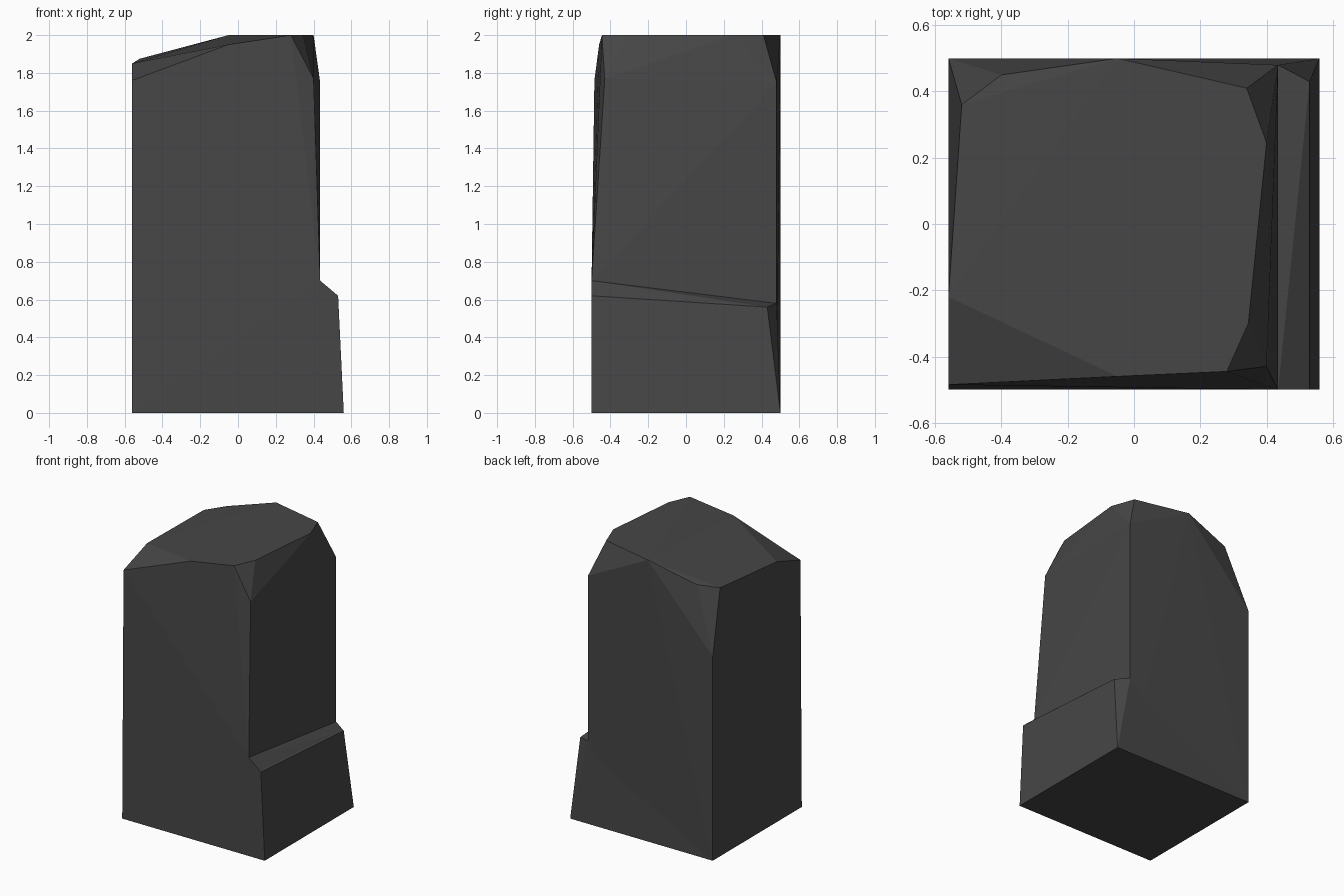
import bpy
import bmesh
import math

cube = bpy.data.objects.get("Cube")
if cube:
    bpy.data.objects.remove(cube, do_unlink=True)

# Single dark stone colour
stone = bpy.data.materials.new("dark stone")
stone.use_nodes = True
color = (0.062, 0.062, 0.062, 1.0)
stone.diffuse_color = color
bsdf = stone.node_tree.nodes["Principled BSDF"]
bsdf.inputs["Base Color"].default_value = color
bsdf.inputs["Roughness"].default_value = 0.9


def chiselled_block(name, corners):
    """Flat-faced convex stone wrapped around its corner points."""
    bm = bmesh.new()
    for corner in corners:
        bm.verts.new(corner)
    hull = bmesh.ops.convex_hull(bm, input=bm.verts[:])
    inside = set(hull["geom_interior"] + hull["geom_unused"])
    loose = [v for v in inside if isinstance(v, bmesh.types.BMVert)]
    bmesh.ops.delete(bm, geom=loose, context="VERTS")
    bmesh.ops.dissolve_limit(bm, angle_limit=math.radians(0.5),
                             verts=bm.verts[:], edges=bm.edges[:])
    bmesh.ops.recalc_face_normals(bm, faces=bm.faces[:])
    mesh = bpy.data.meshes.new(name)
    bm.to_mesh(mesh)
    bm.free()
    mesh.materials.append(stone)
    obj = bpy.data.objects.new(name, mesh)
    bpy.context.collection.objects.link(obj)
    return obj


left, right, foot = -0.56, 0.435, 0.56
front, back = -0.5, 0.5

# Tall pillar: footprint, broken corners, then the sloping crown
footprint = [(left, front, 0), (right, front, 0), (right, 0.48, 0), (left, back, 0)]
broken_corners = [
    (left, -0.485, 1.76), (right, front, 0.7), (0.40, -0.43, 1.77),
    (right, 0.48, 1.75), (left, back, 1.45),
]
crown = [
    (left, -0.22, 1.85), (-0.05, -0.46, 1.95), (0.28, -0.445, 2),
    (0.345, -0.30, 2), (0.40, 0.245, 2), (0.34, 0.41, 2),
    (-0.05, back, 2), (-0.40, 0.45, 1.90), (-0.52, 0.36, 1.875),
]
chiselled_block("stone_pillar", footprint + broken_corners + crown)

# Low ledge along the right-hand side, with a sloping top
ledge = [
    (foot, front, 0), (foot, back, 0), (left, back, 0), (right, front, 0),
    (0.53, front, 0.62), (0.53, 0.43, 0.56),
    (right, front, 0.70), (right, 0.48, 0.58),
]
chiselled_block("stone_ledge", ledge)
